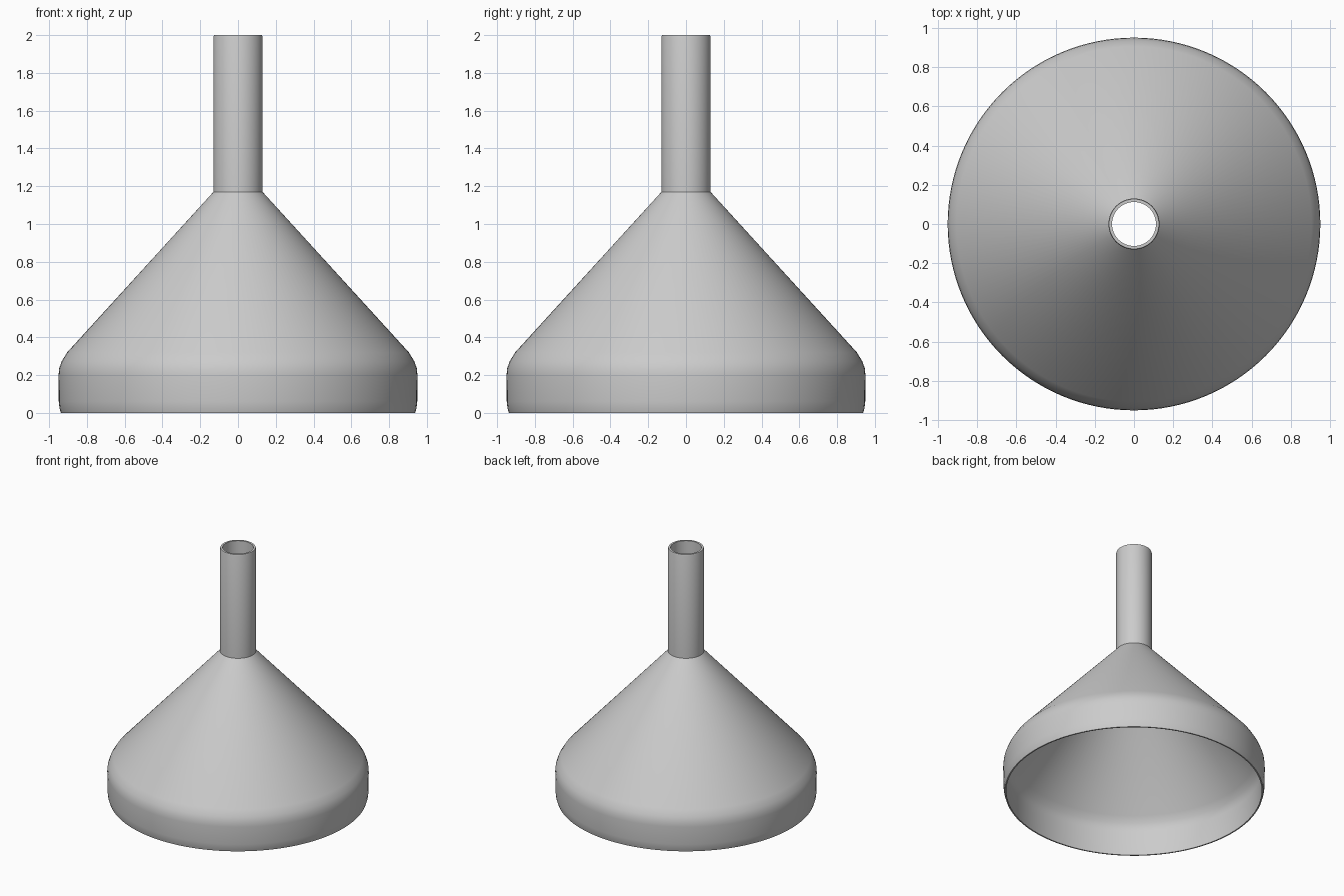
import bpy, bmesh, math

if "Cube" in bpy.data.objects:
    bpy.data.objects.remove(bpy.data.objects["Cube"])

SEGMENTS = 128


def lathe(name, profile, segments=SEGMENTS):
    """Spin a closed (radius, z) profile around the z axis."""
    bm = bmesh.new()
    rings = []
    for r, z in profile:
        rings.append([bm.verts.new((r * math.cos(2 * math.pi * i / segments),
                                    r * math.sin(2 * math.pi * i / segments), z))
                      for i in range(segments)])
    for a, b in zip(rings, rings[1:] + rings[:1]):
        for i in range(segments):
            j = (i + 1) % segments
            bm.faces.new((a[i], a[j], b[j], b[i]))
    bmesh.ops.recalc_face_normals(bm, faces=bm.faces)
    mesh = bpy.data.meshes.new(name)
    bm.to_mesh(mesh)
    bm.free()
    obj = bpy.data.objects.new(name, mesh)
    bpy.context.collection.objects.link(obj)
    bpy.context.view_layer.objects.active = obj
    obj.select_set(True)
    bpy.ops.object.shade_smooth_by_angle(angle=math.radians(28))
    return obj


# Outside: rim band, rounded shoulder, cone, spout
outer = [(0.938, 0.0), (0.945, 0.025), (0.949, 0.06), (0.95, 0.20),
         (0.947, 0.235), (0.934, 0.272), (0.905, 0.32),
         (0.13, 1.17), (0.13, 1.99), (0.127, 2.0)]

# Inside: same path offset by the wall thickness, from spout down to rim
inner = [(0.112, 2.0), (0.112, 1.162), (0.89, 0.308), (0.918, 0.262),
         (0.93, 0.23), (0.933, 0.20), (0.932, 0.06), (0.928, 0.0)]

lathe("funnel", outer + inner)
